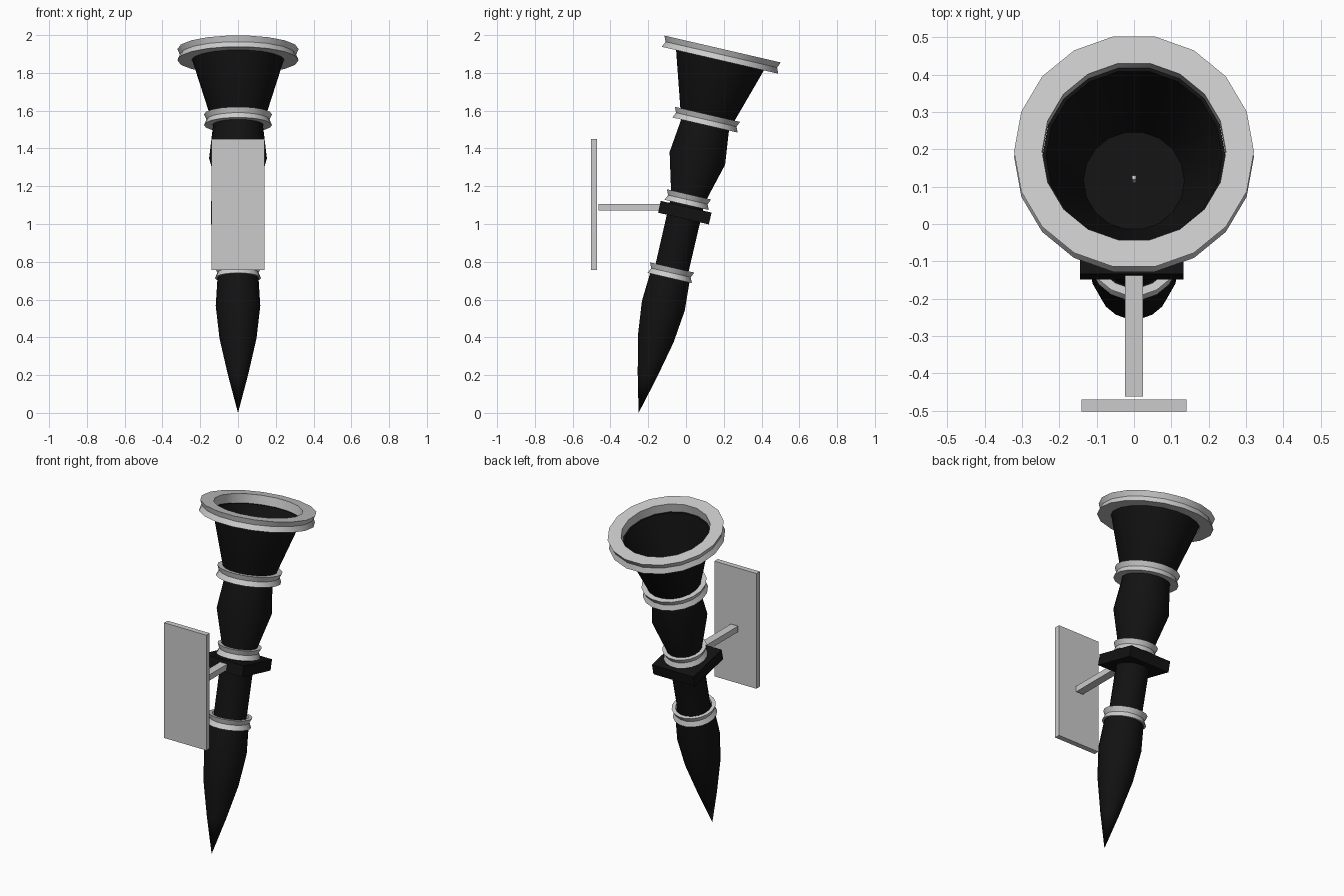
import bpy, bmesh
from math import sin, cos, pi, radians
from mathutils import Matrix

if "Cube" in bpy.data.objects:
    bpy.data.objects.remove(bpy.data.objects["Cube"])

SIDES = 18
TILT = Matrix.Translation((0, -0.251, 0)) @ Matrix.Rotation(radians(-13), 4, 'X')

black = bpy.data.materials.new("black_iron")
black.diffuse_color = (0.006, 0.006, 0.006, 1)
black.use_nodes = True
black.node_tree.nodes["Principled BSDF"].inputs["Base Color"].default_value = black.diffuse_color


def finish(name, bm, matrix, mat=None, smooth=False):
    bmesh.ops.recalc_face_normals(bm, faces=bm.faces)
    me = bpy.data.meshes.new(name)
    bm.to_mesh(me)
    bm.free()
    ob = bpy.data.objects.new(name, me)
    bpy.context.collection.objects.link(ob)
    ob.matrix_world = matrix
    if mat:
        me.materials.append(mat)
    if smooth:
        bpy.ops.object.select_all(action='DESELECT')
        ob.select_set(True)
        bpy.context.view_layer.objects.active = ob
        bpy.ops.object.shade_smooth_by_angle(angle=radians(30))
    return ob


def lathe(name, profile, mat=None, loop=False):
    """Revolve (radius, height) points around the tilted torch axis."""
    bm = bmesh.new()
    rows = []
    for r, h in profile:
        if r == 0:
            rows.append([bm.verts.new((0, 0, h))] * SIDES)
        else:
            rows.append([bm.verts.new((r * cos(2 * pi * k / SIDES),
                                       r * sin(2 * pi * k / SIDES), h))
                         for k in range(SIDES)])
    pairs = list(zip(rows, rows[1:]))
    if loop:
        pairs.append((rows[-1], rows[0]))
    for a, b in pairs:
        for k in range(SIDES):
            j = (k + 1) % SIDES
            quad = list(dict.fromkeys((a[k], a[j], b[j], b[k])))
            bm.faces.new(quad)
    return finish(name, bm, TILT, mat, True)


def box(name, size, matrix, mat=None):
    bm = bmesh.new()
    bmesh.ops.create_cube(bm, size=1, matrix=Matrix.Diagonal((*size, 1)))
    return finish(name, bm, matrix, mat)


def ring(name, inner, outer, low, high):
    # collar with a shallow groove around its outside
    mid = (low + high) / 2
    lathe(name, [(inner, low), (outer, low), (outer - 0.013, mid),
                 (outer, high), (inner, high)], loop=True)


# Torch body: spike, neck, bulb, flared bell and hollow inside of the bell
lathe("torch_body", [
    (0, 0), (0.053, 0.205), (0.098, 0.405), (0.118, 0.582), (0.107, 0.76),
    (0.091, 0.77), (0.092, 1.16), (0.153, 1.383), (0.130, 1.58),
    (0.143, 1.60), (0.245, 1.925), (0.236, 1.925), (0.135, 1.63), (0, 1.63),
], black)

# Collars and top rim
ring("lower_collar", 0.100, 0.122, 0.733, 0.790)
ring("middle_collar", 0.090, 0.122, 1.130, 1.187)
ring("upper_collar", 0.135, 0.180, 1.564, 1.622)
ring("top_rim", 0.246, 0.321, 1.916, 1.977)

# Small pin at the bottom of the bowl
lathe("bowl_pin", [(0, 1.62), (0.006, 1.62), (0.006, 1.67), (0, 1.67)])

# Holder block around the neck, arm and wall plate
box("holder_block", (0.276, 0.276, 0.064),
    TILT @ Matrix.Translation((-0.006, 0, 1.088)), black)
box("wall_arm", (0.048, 0.34, 0.035), Matrix.Translation((0, -0.292, 1.089)))
box("wall_plate", (0.28, 0.032, 0.694), Matrix.Translation((0, -0.486, 1.104)))
